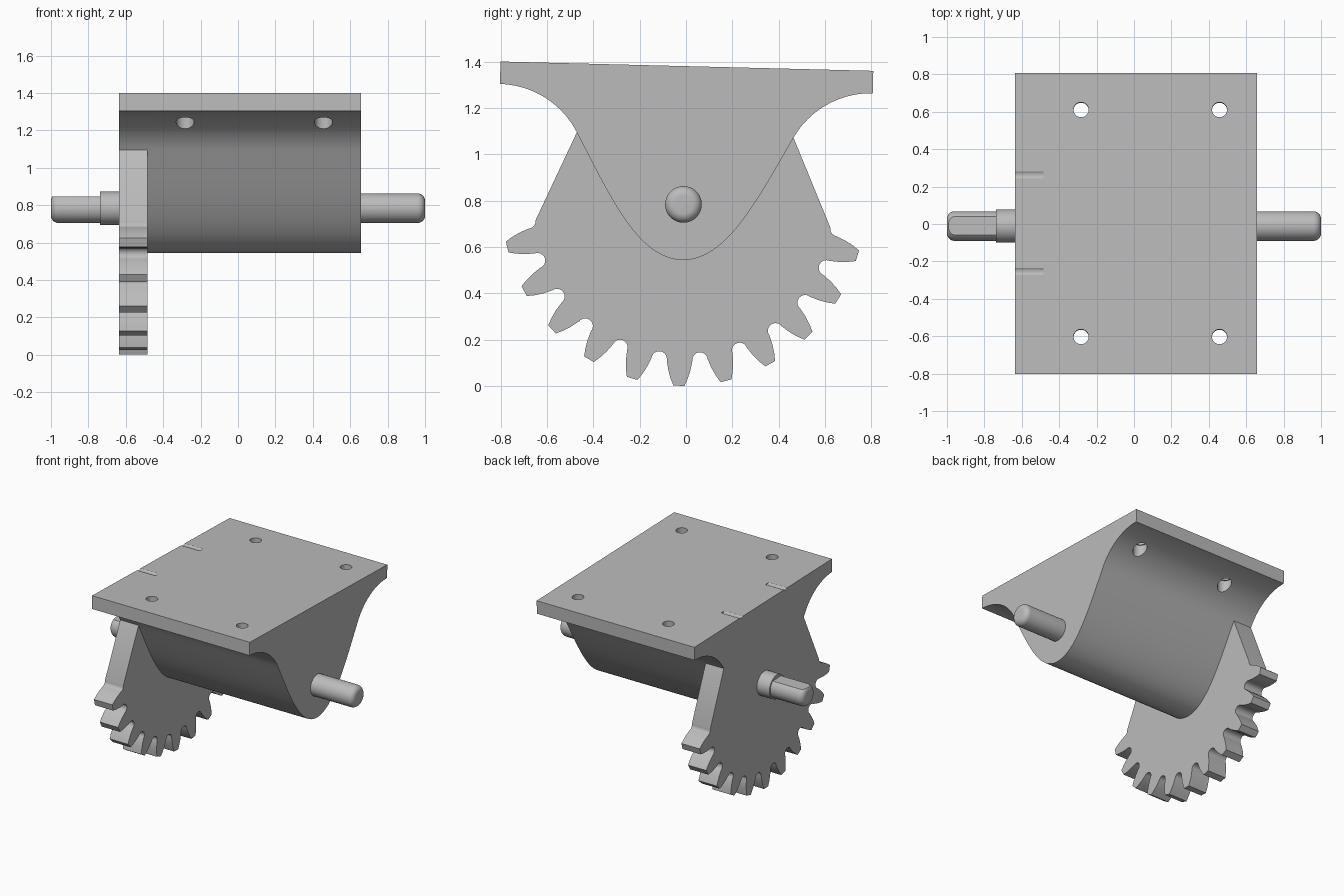
import bpy, bmesh, math
from mathutils import Matrix, Vector

if "Cube" in bpy.data.objects:
    bpy.data.objects.remove(bpy.data.objects["Cube"], do_unlink=True)

grey = bpy.data.materials.new("plain grey")
grey.use_nodes = True
grey.diffuse_color = (0.5, 0.5, 0.5, 1)
grey.node_tree.nodes["Principled BSDF"].inputs["Base Color"].default_value = (0.5, 0.5, 0.5, 1)

# Everything is built around the shaft axis, then tilted slightly
PLACE = Matrix.Translation((0, -0.011, 0.784)) @ Matrix.Rotation(math.radians(-1.43), 4, 'X')
LEFT, STEP, RIGHT = -0.635, -0.485, 0.657
TOP, UNDER, HALF = 0.597, 0.5, 0.805


def finish(name, bm):
    bmesh.ops.remove_doubles(bm, verts=bm.verts, dist=1e-5)
    bmesh.ops.recalc_face_normals(bm, faces=bm.faces)
    mesh = bpy.data.meshes.new(name)
    bm.to_mesh(mesh)
    bm.free()
    mesh.materials.append(grey)
    ob = bpy.data.objects.new(name, mesh)
    bpy.context.collection.objects.link(ob)
    ob.matrix_world = PLACE
    return ob


def extrude(name, outline, x0, x1):
    """Extrude a closed (y, z) outline along x."""
    bm = bmesh.new()
    face = bm.faces.new([bm.verts.new((x0, y, z)) for y, z in outline])
    new = bmesh.ops.extrude_face_region(bm, geom=[face])["geom"]
    bmesh.ops.translate(bm, vec=(x1 - x0, 0, 0),
                        verts=[v for v in new if isinstance(v, bmesh.types.BMVert)])
    return finish(name, bm)


def lathe(name, profile, sides=48):
    """Spin an (x, radius) profile around the shaft axis."""
    bm = bmesh.new()
    rings = [[bm.verts.new((x, r * math.cos(k * math.tau / sides), r * math.sin(k * math.tau / sides)))
              for k in range(sides)] for x, r in profile]
    for a, b in zip(rings, rings[1:]):
        for k in range(sides):
            n = (k + 1) % sides
            bm.faces.new((a[k], a[n], b[n], b[k]))
    bm.faces.new(rings[0])
    bm.faces.new(rings[-1])
    return finish(name, bm)


def cylinder(centre, radius, depth, along_x=False):
    bm = bmesh.new()
    turn = Matrix.Rotation(math.pi / 2, 4, 'Y') if along_x else Matrix()
    bmesh.ops.create_cone(bm, cap_ends=True, segments=40, radius1=radius, radius2=radius,
                          depth=depth, matrix=Matrix.Translation(centre) @ turn)
    return finish("cutter", bm)


def cut(ob, cutter):
    cutter.hide_render = True
    mod = ob.modifiers.new("cut", 'BOOLEAN')
    mod.operation, mod.solver, mod.object = 'DIFFERENCE', 'EXACT', cutter
    bpy.context.view_layer.objects.active = ob
    bpy.ops.object.modifier_apply(modifier=mod.name)
    bpy.data.objects.remove(cutter, do_unlink=True)


def smooth(ob):
    bpy.ops.object.select_all(action='DESELECT')
    ob.select_set(True)
    bpy.context.view_layer.objects.active = ob
    bpy.ops.object.shade_smooth_by_angle(angle=math.radians(30))


def mirrored(half):
    """Join a y > 0 half outline with its mirror image, skipping points on the axis."""
    return half + [(-y, z) for y, z in reversed(half) if abs(y) > 1e-6]


# Flared side: concave fillet under the plate, then a curve to the rounded belly
R = 0.384
end = math.radians(28.6)
fillet = [(HALF - R * math.sin(t), UNDER - R + R * math.cos(t))
          for t in [(math.pi / 2 - end) * i / 20 for i in range(21)]]
waist = Vector(fillet[-1])
handles = [waist, waist + Vector((-0.15, -0.275)), Vector((0.19, -0.24)), Vector((0, -0.24))]
belly = []
for i in range(1, 29):
    t = i / 28
    p = sum((h * w for h, w in zip(handles, ((1 - t) ** 3, 3 * t * (1 - t) ** 2,
                                            3 * t * t * (1 - t), t ** 3))), Vector((0, 0)))
    belly.append((p.x, p.y))

plate_side = [(HALF, TOP)] + fillet
body = extrude("bracket_body", mirrored(plate_side + belly), STEP, RIGHT)

# Stepped screw holes
for x in (-0.283, 0.457):
    for y in (-0.607, 0.607):
        cut(body, cylinder((x, y, TOP), 0.04, 0.5))
        cut(body, cylinder((x, y, UNDER - 0.15), 0.048, 0.3))
smooth(body)

# Gear sector: one half tooth (sideways, radial), repeated at a fixed pitch
PITCH = math.radians(15)
GAP_R, GAP_C = 0.033, 0.675
half_tooth = [(0.024, 0.783), (0.037, 0.752), (0.048, 0.715)]
for i in range(9):
    t = math.pi / 2 * i / 8
    gap = Vector((-GAP_R * math.cos(t), GAP_C - GAP_R * math.sin(t)))
    gap.rotate(Matrix.Rotation(-PITCH / 2, 2))
    half_tooth.append((gap.x, gap.y))
tooth = [(-s, r) for s, r in reversed(half_tooth)] + half_tooth
teeth = []
for k in range(5, -6, -1):
    a = -math.pi / 2 + k * PITCH
    teeth += [(r * math.cos(a) - s * math.sin(a), r * math.sin(a) + s * math.cos(a))
              for s, r in reversed(tooth)][:-1]
a = -math.pi / 2 - 5.5 * PITCH
teeth.append(((GAP_C - GAP_R) * math.cos(a), (GAP_C - GAP_R) * math.sin(a)))
outline = plate_side + teeth + [(-y, z) for y, z in reversed(plate_side)]
sector = extrude("gear_sector", outline, LEFT, STEP)

# Shallow grooves where the tooth gaps graze the top of the plate
for side in (-1, 1):
    a = math.pi / 2 + side * 1.5 * PITCH
    centre = ((LEFT + STEP) / 2, GAP_C * math.cos(a), GAP_C * math.sin(a))
    cut(sector, cylinder(centre, GAP_R, STEP - LEFT + 0.02, along_x=True))
smooth(sector)


# Shafts with rounded ends
def rounded_end(x_tip, direction, radius, fillet_r):
    return [(x_tip - direction * fillet_r * (1 - math.sin(t)), radius - fillet_r * (1 - math.cos(t)))
            for t in [math.pi / 2 * i / 8 for i in range(9)]]


smooth(lathe("plain_shaft", [(RIGHT - 0.02, 0.079)] + rounded_end(1.0, 1, 0.079, 0.04)))
smooth(lathe("shaft_collar", [(LEFT + 0.02, 0.089), (-0.738, 0.089)]))

flat_shaft = lathe("flatted_shaft", [(-0.72, 0.079)] + rounded_end(-1.0, -1, 0.079, 0.04))
bm = bmesh.new()
bmesh.ops.create_cube(bm, size=1, matrix=Matrix.Translation((-0.9, 0, 0.562)))
cut(flat_shaft, finish("cutter", bm))
smooth(flat_shaft)
